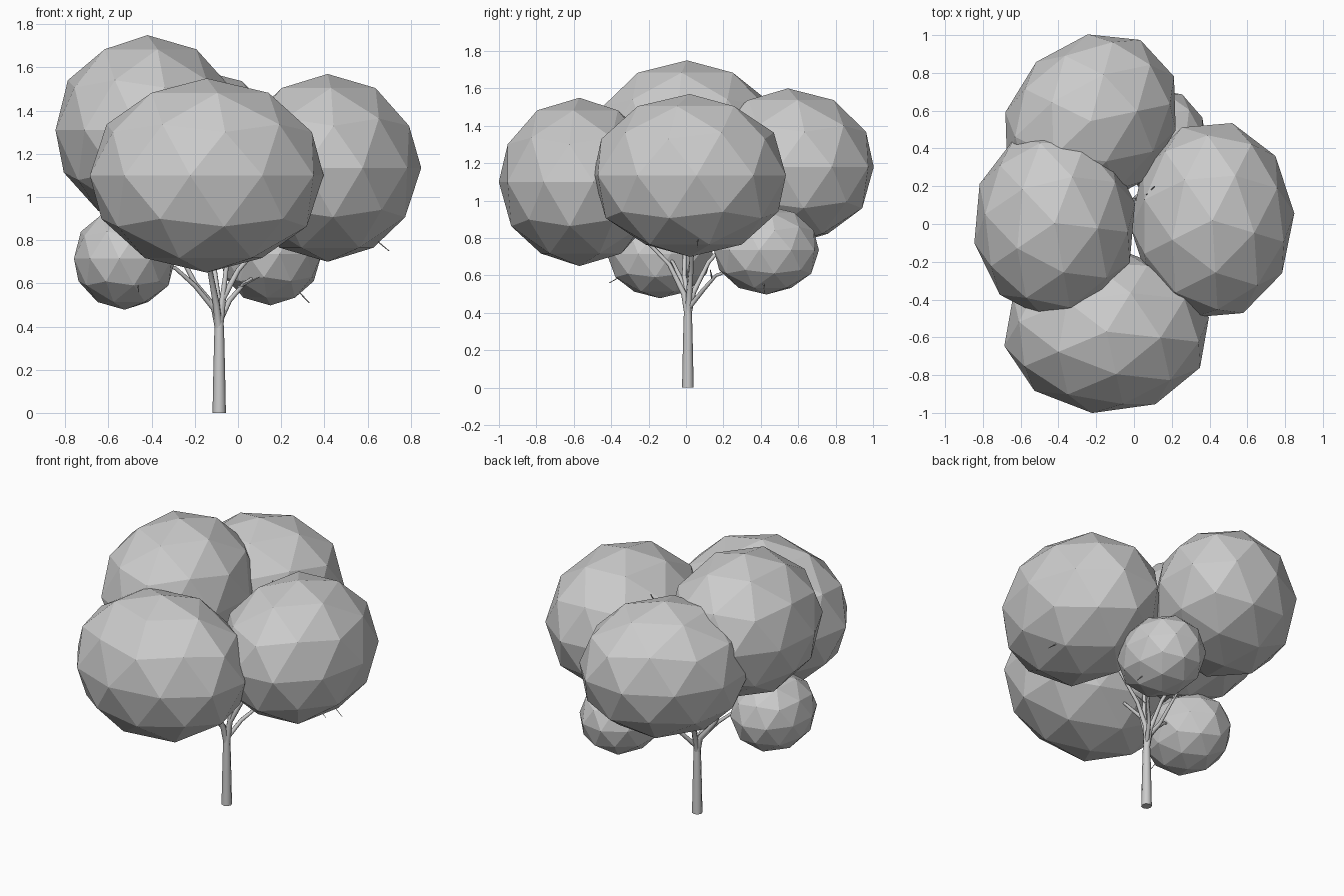
import bpy, math, random
from mathutils import Vector

if "Cube" in bpy.data.objects:
    bpy.data.objects.remove(bpy.data.objects["Cube"])

random.seed(4)

# Foliage: low-poly icospheres stretched into ellipsoids
# name, centre, radii, turn of the facets, turn of the whole ellipsoid (degrees)
CLUMPS = [
    ("foliage_front", (-0.145, -0.57, 1.10), (0.55, 0.435, 0.45), -8, 0),
    ("foliage_left", (-0.42, 0.005, 1.31), (0.435, 0.51, 0.44), -6, 0),
    ("foliage_right", (0.415, 0.02, 1.135), (0.435, 0.53, 0.435), -14, 0),
    ("foliage_back", (-0.23, 0.545, 1.18), (0.51, 0.425, 0.42), -38, 45),
    ("foliage_small_left", (-0.525, -0.14, 0.715), (0.24, 0.285, 0.237), -6, 0),
    ("foliage_small_back", (0.15, 0.43, 0.735), (0.24, 0.285, 0.237), 10, 0),
]


def foliage(name, centre, radii, turn, yaw):
    bpy.ops.mesh.primitive_ico_sphere_add(subdivisions=2, radius=1)
    ob = bpy.context.object
    ob.name = name
    ob.rotation_euler = (0, 0, math.radians(turn))
    bpy.ops.object.transform_apply(location=False, rotation=True, scale=False)
    ob.scale = radii
    ob.rotation_euler = (0, 0, math.radians(yaw))
    ob.location = centre
    return ob


def limb(name, paths, sides_res=2):
    """Tapered tubes; each path is a list of (x, y, z, radius)."""
    cu = bpy.data.curves.new(name, 'CURVE')
    cu.dimensions = '3D'
    cu.bevel_depth = 1.0
    cu.bevel_resolution = sides_res
    cu.use_fill_caps = True
    for pts in paths:
        sp = cu.splines.new('POLY')
        sp.points.add(len(pts) - 1)
        for p, (x, y, z, r) in zip(sp.points, pts):
            p.co = (x, y, z, 1)
            p.radius = r
        sp.use_smooth = True
    ob = bpy.data.objects.new(name, cu)
    bpy.context.collection.objects.link(ob)
    return ob


for c in CLUMPS:
    foliage(*c)

# Trunk
tx, ty = -0.087, 0.01
limb("trunk", [[(tx, ty, 0, 0.031), (tx, ty, 0.2, 0.027),
                (tx, ty, 0.36, 0.023), (tx, ty, 0.45, 0.019)]])

# Main branches fan out from the fork into the foliage
BRANCHES = [
    [(tx, ty, 0.38, .018), (-.10, -.01, .50, .016), (-.13, -.09, .66, .012), (-.15, -.42, 1.0, .006)],
    [(tx, ty, 0.38, .018), (-.11, .01, .49, .016), (-.20, -.01, .60, .012), (-.40, 0, 1.0, .006)],
    [(tx, ty, 0.38, .018), (-.07, .02, .53, .015), (.00, .03, .66, .012), (.33, .03, 1.05, .006)],
    [(tx, ty, 0.38, .017), (-.09, .04, .51, .014), (-.11, .12, .67, .011), (-.2, .48, 1.08, .006)],
    [(-.11, .01, 0.48, .013), (-.20, -.03, .59, .011), (-.29, -.07, .67, .009), (-.48, -.13, .74, .004)],
    [(tx, ty, 0.42, .014), (-.04, .09, .52, .012), (.03, .16, .60, .009), (.15, .38, .68, .004)],
    [(tx, ty, 0.42, .015), (-.06, .02, .62, .012), (-.03, .06, .90, .008), (.05, .14, 1.25, .004)],
]
limb("branches", BRANCHES)

# Side twigs along each main branch
twigs = []
for br in BRANCHES:
    a, b = Vector(br[2][:3]), Vector(br[3][:3])
    for t in (0.5, 0.8):
        s = a.lerp(b, t)
        d = (b - a).normalized() + Vector([random.uniform(-.6, .6) for _ in range(3)])
        e = s + d.normalized() * 0.12
        twigs.append([(*s, .006), (*e, .002)])
# Few twig tips that poke out of the leaves
for s, e in [((.40, .08, 1.0), (.70, .06, .75)),
             ((.15, .40, .70), (.33, .42, .51)),
             ((-.48, -.13, .72), (-.46, -.41, .56)),
             ((.04, .13, 1.22), (.11, .20, 1.42)),
             ((.04, .13, 1.22), (.07, .16, 1.38)),
             ((.00, .14, .58), (.10, .13, .63))]:
    twigs.append([(*s, .006), (*e, .002)])
limb("twigs", twigs, 0)
